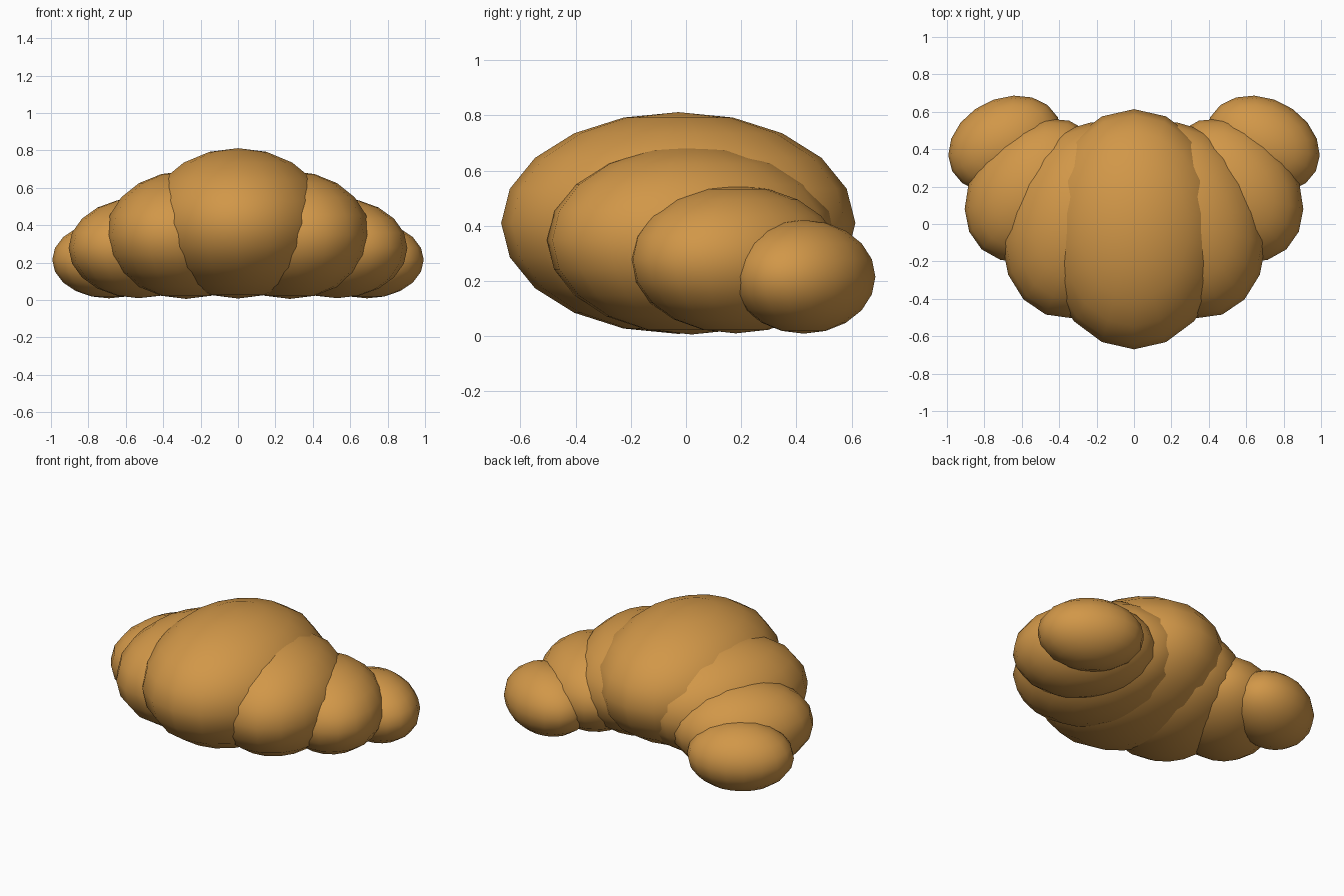
import bpy
from math import radians

if "Cube" in bpy.data.objects:
    bpy.data.objects.remove(bpy.data.objects["Cube"])

crust = bpy.data.materials.new("golden_crust")
crust.diffuse_color = (0.64, 0.31, 0.065, 1)
crust.use_nodes = True
crust.node_tree.nodes["Principled BSDF"].inputs["Base Color"].default_value = crust.diffuse_color


def lobe(name, loc, radii, turn):
    """One puffed dough segment: a low-poly ellipsoid turned about z."""
    bpy.ops.mesh.primitive_uv_sphere_add(segments=18, ring_count=10, radius=1)
    ob = bpy.context.object
    ob.name = name
    ob.location = loc
    ob.scale = radii
    ob.rotation_euler = (0, 0, radians(turn))
    ob.data.materials.append(crust)
    bpy.ops.object.shade_smooth()
    return ob


# Large middle segment
lobe("middle_segment", (0, -0.028, 0.41), (0.50, 0.642, 0.402), 0)

# Shrinking segments curving back to both tips
arms = [
    ("inner_segment", (0.278, 0.02, 0.348), (0.41, 0.54, 0.342), 21),
    ("outer_segment", (0.53, 0.18, 0.278), (0.33, 0.425, 0.268), 42),
    ("tip_segment", (0.69, 0.427, 0.215), (0.243, 0.317, 0.206), 63),
]
for side, s in (("right", 1), ("left", -1)):
    for name, (x, y, z), radii, turn in arms:
        lobe(f"{side}_{name}", (s * x, y, z), radii, s * turn)
